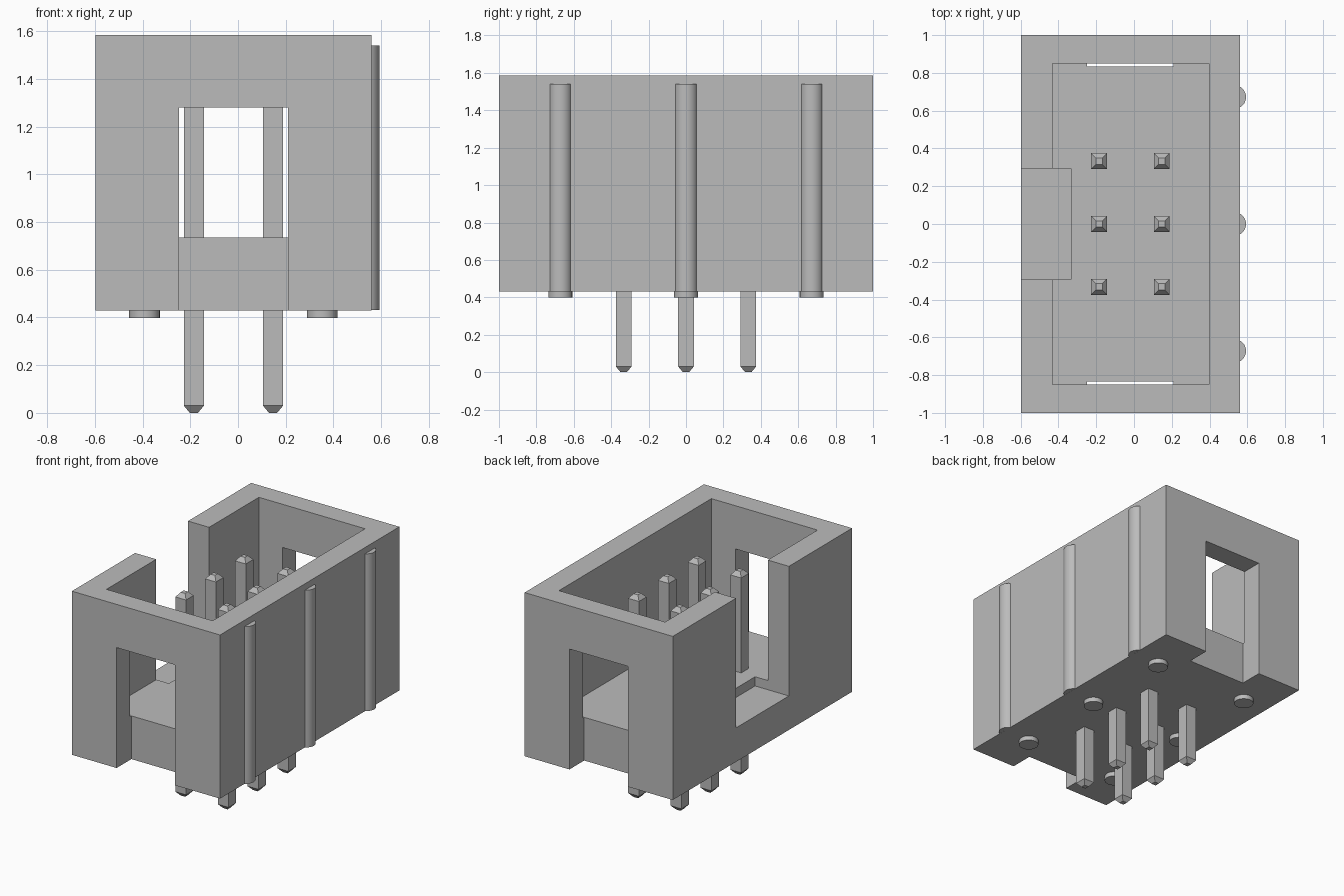
import bpy, bmesh
from mathutils import Matrix, Vector

cube = bpy.data.objects.get("Cube")
if cube:
    bpy.data.objects.remove(cube, do_unlink=True)

grey = bpy.data.materials.new("mid grey")
grey.use_nodes = True
GREY = (0.5, 0.5, 0.5, 1)
grey.diffuse_color = GREY
grey.node_tree.nodes["Principled BSDF"].inputs["Base Color"].default_value = GREY


def add_object(name, bm):
    bmesh.ops.recalc_face_normals(bm, faces=bm.faces)
    mesh = bpy.data.meshes.new(name)
    bm.to_mesh(mesh)
    bm.free()
    mesh.materials.append(grey)
    obj = bpy.data.objects.new(name, mesh)
    bpy.context.collection.objects.link(obj)
    return obj


def box(name, lo, hi):
    lo, hi = Vector(lo), Vector(hi)
    bm = bmesh.new()
    place = Matrix.Translation((lo + hi) / 2) @ Matrix.Diagonal((*(hi - lo), 1))
    bmesh.ops.create_cube(bm, size=1, matrix=place)
    return add_object(name, bm)


def cylinder(name, x, y, radius, low, high):
    bm = bmesh.new()
    bmesh.ops.create_cone(bm, cap_ends=True, segments=48, radius1=radius, radius2=radius,
                          depth=high - low, matrix=Matrix.Translation((x, y, (low + high) / 2)))
    for face in bm.faces:
        face.smooth = abs(face.normal.z) < 0.5
    for edge in bm.edges:
        edge.smooth = all(f.smooth for f in edge.link_faces)
    return add_object(name, bm)


def pin(name, x, y):
    # Square post with a blunt pyramid at each end
    bm = bmesh.new()
    rings = []
    for z, half in ((0, 0.017), (0.03, 0.042), (1.405, 0.042), (1.435, 0.017)):
        corners = ((-1, -1), (1, -1), (1, 1), (-1, 1))
        rings.append([bm.verts.new((x + i * half, y + j * half, z)) for i, j in corners])
    for a, b in zip(rings, rings[1:]):
        for i in range(4):
            k = (i + 1) % 4
            bm.faces.new((a[i], a[k], b[k], b[i]))
    bm.faces.new(rings[0])
    bm.faces.new(rings[-1])
    return add_object(name, bm)


# Shrouded housing with cavity, end windows and keying notch
BASE, TOP = 0.43, 1.585
housing = box("housing", (-0.597, -1, BASE), (0.56, 1, TOP))
cutters = [
    box("cavity_cutter", (-0.432, -0.85, 0.735), (0.397, 0.85, 1.8)),
    box("front_window_cutter", (-0.248, -1.2, 0.2), (0.21, -0.835, 1.28)),
    box("back_window_cutter", (-0.248, 0.835, 0.2), (0.21, 1.2, 1.28)),
    box("notch_cutter", (-0.8, -0.295, 0.67), (-0.333, 0.295, 1.9)),
]
for cutter in cutters:
    cutter.hide_render = True
    mod = housing.modifiers.new(cutter.name, "BOOLEAN")
    mod.operation = "DIFFERENCE"
    mod.solver = "EXACT"
    mod.object = cutter

# Bake the cuts and drop the cutters
graph = bpy.context.evaluated_depsgraph_get()
carved = bpy.data.meshes.new_from_object(housing.evaluated_get(graph))
housing.modifiers.clear()
housing.data = carved
for cutter in cutters:
    bpy.data.objects.remove(cutter, do_unlink=True)

# Three rows: contact pins, standoff feet and half-round side ribs
for row, side in (("front", -1), ("middle", 0), ("back", 1)):
    pin(f"{row}_right_pin", -0.185, side * 0.333)
    pin(f"{row}_left_pin", 0.147, side * 0.333)
    cylinder(f"{row}_right_foot", -0.392, side * 0.672, 0.064, 0.398, BASE + 0.02)
    cylinder(f"{row}_left_foot", 0.353, side * 0.672, 0.064, 0.398, BASE + 0.02)
    cylinder(f"{row}_rib", 0.53, side * 0.672, 0.063, BASE + 0.0005, 1.54)
